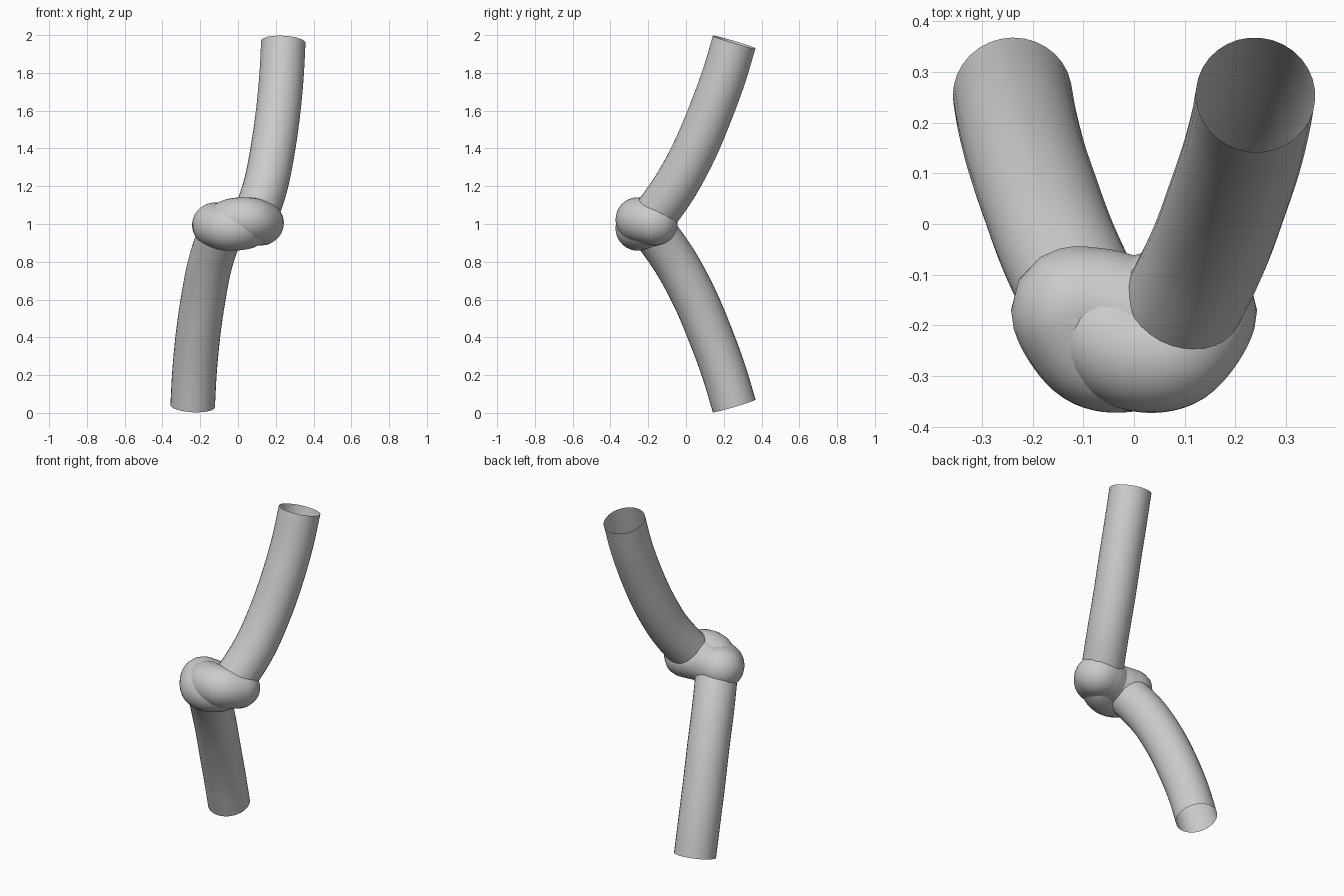
import bpy
from mathutils import Vector

if "Cube" in bpy.data.objects:
    bpy.data.objects.remove(bpy.data.objects["Cube"])

# Half of the knot's centre line, from the middle out to the upper end
# (z is measured from mid-height; the other half is a half-turn about y)
half = [(-.075, -.165, -.005), (-.125, -.17, -.005), (-.075, -.245, -.02),
        (0, -.25, -.022), (.065, -.205, .0), (.105, -.14, .08), (.15, -.045, .22),
        (.185, .05, .40), (.212, .13, .59), (.23, .20, .78), (.24, .255, .963)]
pts = [Vector((-x, y, -z)) for x, y, z in reversed(half)]
pts += [Vector((0, -.18, 0))] + [Vector(p) for p in half]


def smooth_path(p, steps):
    """Catmull-Rom interpolation through the points."""
    p = [2 * p[0] - p[1]] + p + [2 * p[-1] - p[-2]]
    out = []
    for a, b, c, d in zip(p, p[1:], p[2:], p[3:]):
        for i in range(steps):
            t = i / steps
            out.append(.5 * (2 * b + (c - a) * t + (2 * a - 5 * b + 4 * c - d) * t * t
                             + (3 * b - a - 3 * c + d) * t ** 3))
    return out + [p[-2]]


path = smooth_path(pts, 10)

# Open-ended tube swept along the path
RADIUS, SIDES = .118, 32
verts, faces = [], []
normal = Vector((1, 0, 0))
for i, p in enumerate(path):
    tan = (path[min(i + 1, len(path) - 1)] - path[max(i - 1, 0)]).normalized()
    normal = (normal - tan * normal.dot(tan)).normalized()
    side = tan.cross(normal)
    from math import cos, sin, tau
    for k in range(SIDES):
        a = tau * k / SIDES
        verts.append(p + Vector((0, 0, 1)) + RADIUS * (normal * cos(a) + side * sin(a)))
for i in range(len(path) - 1):
    for k in range(SIDES):
        n = (k + 1) % SIDES
        faces.append((i * SIDES + k, i * SIDES + n, (i + 1) * SIDES + n, (i + 1) * SIDES + k))

mesh = bpy.data.meshes.new("knotted_tube")
mesh.from_pydata(verts, [], faces)
mesh.shade_smooth()
tube = bpy.data.objects.new("knotted_tube", mesh)
bpy.context.collection.objects.link(tube)

grey = bpy.data.materials.new("light_grey")
grey.diffuse_color = (.6, .6, .6, 1)
grey.use_nodes = True
grey.node_tree.nodes["Principled BSDF"].inputs["Base Color"].default_value = grey.diffuse_color
mesh.materials.append(grey)
